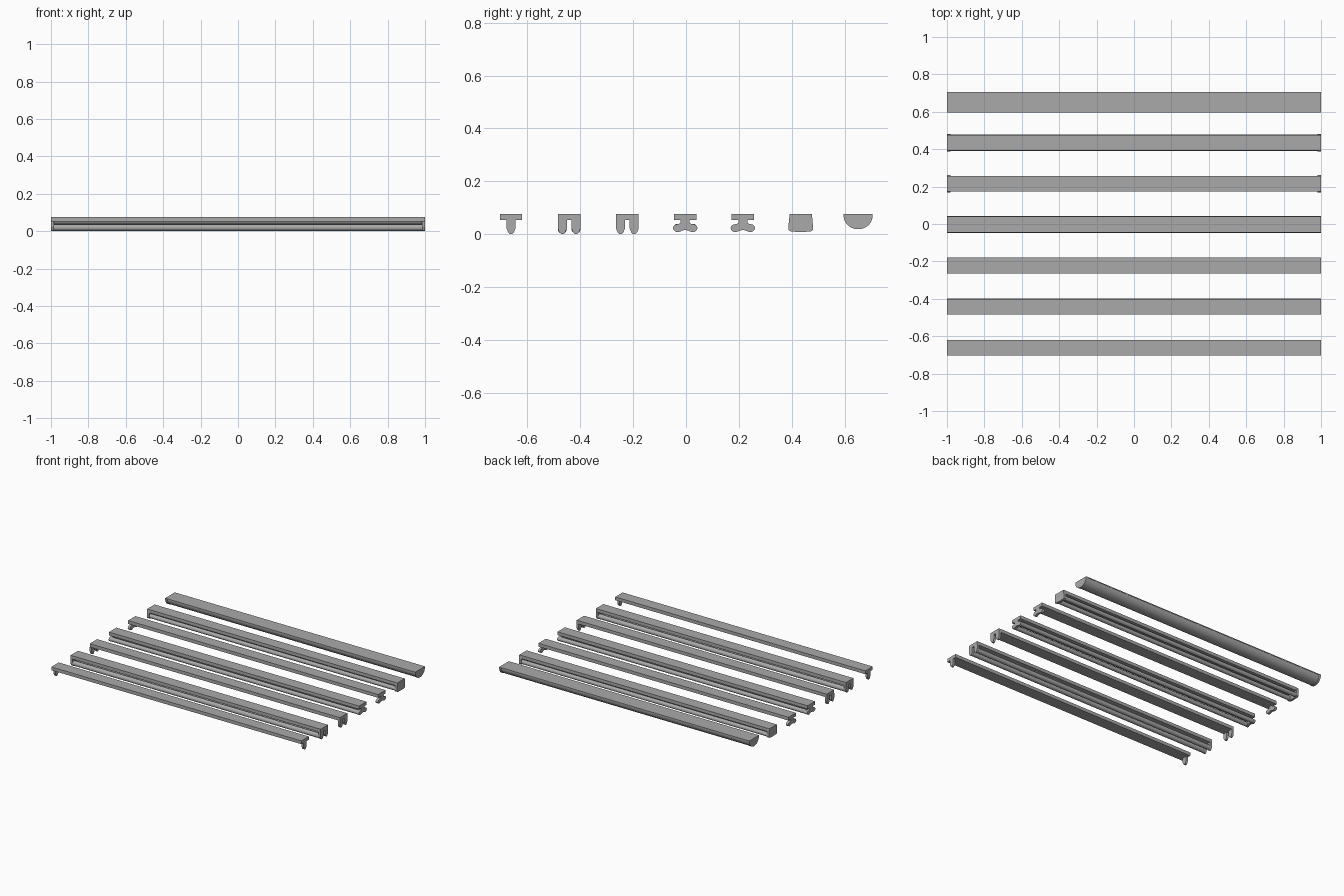
import bpy, bmesh, math

if "Cube" in bpy.data.objects:
    bpy.data.objects.remove(bpy.data.objects["Cube"])

grey = bpy.data.materials.new("light_grey")
grey.diffuse_color = (0.4, 0.4, 0.4, 1)
grey.use_nodes = True
grey.node_tree.nodes["Principled BSDF"].inputs["Base Color"].default_value = grey.diffuse_color
TOP, UNDER = 0.077, 0.053


def prism(name, profile, x0, x1, y=0.0, smooth=False):
    """Extrude a (y, z) profile along x."""
    bm = bmesh.new()
    face = bm.faces.new([bm.verts.new((x0, y + p, z)) for p, z in profile])
    ext = bmesh.ops.extrude_face_region(bm, geom=[face])
    verts = [g for g in ext["geom"] if isinstance(g, bmesh.types.BMVert)]
    bmesh.ops.translate(bm, verts=verts, vec=(x1 - x0, 0, 0))
    bmesh.ops.recalc_face_normals(bm, faces=bm.faces)
    me = bpy.data.meshes.new(name)
    bm.to_mesh(me)
    bm.free()
    me.materials.append(grey)
    ob = bpy.data.objects.new(name, me)
    bpy.context.collection.objects.link(ob)
    if smooth:
        bpy.ops.object.select_all(action='DESELECT')
        ob.select_set(True)
        bpy.context.view_layer.objects.active = ob
        bpy.ops.object.shade_smooth_by_angle(angle=math.radians(40))
    return ob


def arc(cy, cz, ry, rz, a0, a1, n):
    return [(cy + ry * math.cos(math.radians(a0 + (a1 - a0) * i / n)),
             cz + rz * math.sin(math.radians(a0 + (a1 - a0) * i / n))) for i in range(n + 1)]


def box(w, z0, z1):
    return [(-w, z0), (w, z0), (w, z1), (-w, z1)]


def ends(name, profile, y, t=0.016, smooth=False):
    for side, x0 in (("left", -1), ("right", 1 - t)):
        prism(f"{name}_{side}", profile, x0, x0 + t, y, smooth)


def tube(name, y, z, r):
    prism(name, arc(0, z, r, r, 0, 345, 23), -0.986, 0.986, y, True)


# lamp holder: upright post with pointed lower tip
holder = [(-0.017, UNDER), (-0.017, 0.022), (-0.011, 0.007), (-0.004, 0.0),
          (0.004, 0.0), (0.011, 0.007), (0.017, 0.022), (0.017, UNDER)]

# two-lobed holder
bean = (arc(0.028, 0.023, 0.018, 0.015, 60, -110, 12)
        + [(0.01, 0.014), (0, 0.016), (-0.01, 0.014)]
        + arc(-0.028, 0.023, 0.018, 0.015, 290, 120, 12)
        + [(-0.012, 0.042), (0, 0.044), (0.012, 0.042)])

# housings of the six tube fixtures
centres = [-0.662, -0.442, -0.222, -0.003, 0.215, 0.434]
for i, y in enumerate(centres):
    prism(f"housing_{i + 1}", box(0.042, UNDER, TOP), -1, 1, y)

# single holder fixture, empty
ends("single_holder", holder, centres[0])

# twin holder fixtures, one fitted with tubes
for y, fitted in ((centres[1], True), (centres[2], False)):
    for s in (-1, 1):
        ends("twin_holder", holder, y + s * 0.026)
        if fitted:
            tube("twin_tube", y + s * 0.026, 0.019, 0.017)

# two-lobed holder fixtures, one fitted with tubes
for y, fitted in ((centres[3], True), (centres[4], False)):
    ends("lobed_holder", bean, y, 0.018, True)
    ends("holder_stem", box(0.017, 0.035, UNDER), y)
    if fitted:
        for s in (-1, 1):
            tube("lobed_tube", y + s * 0.03, 0.024, 0.015)

# boxed end fixture with two tubes
cap = [(-0.042, TOP), (-0.047, 0.024), (-0.045, 0.014), (-0.036, 0.01), (0, 0.008),
       (0.036, 0.01), (0.045, 0.014), (0.047, 0.024), (0.042, TOP)]
ends("box_end_cap", cap, centres[5], 0.018)
for s in (-1, 1):
    tube("box_tube", centres[5] + s * 0.03, 0.027, 0.015)

# half-round covered fixture with end caps
Y7 = 0.651
prism("round_cover", [(0.053, TOP - 0.001)] + arc(0, 0.07, 0.053, 0.049, 0, -180, 24)
      + [(-0.053, TOP - 0.001)], -0.985, 0.985, Y7, True)
ends("round_end_cap", [(0.055, TOP)] + arc(0, 0.07, 0.055, 0.051, 0, -180, 24)
     + [(-0.055, TOP)], Y7, 0.016, True)
prism("cover_top_plate", box(0.055, 0.071, TOP), -0.985, 0.985, Y7)
